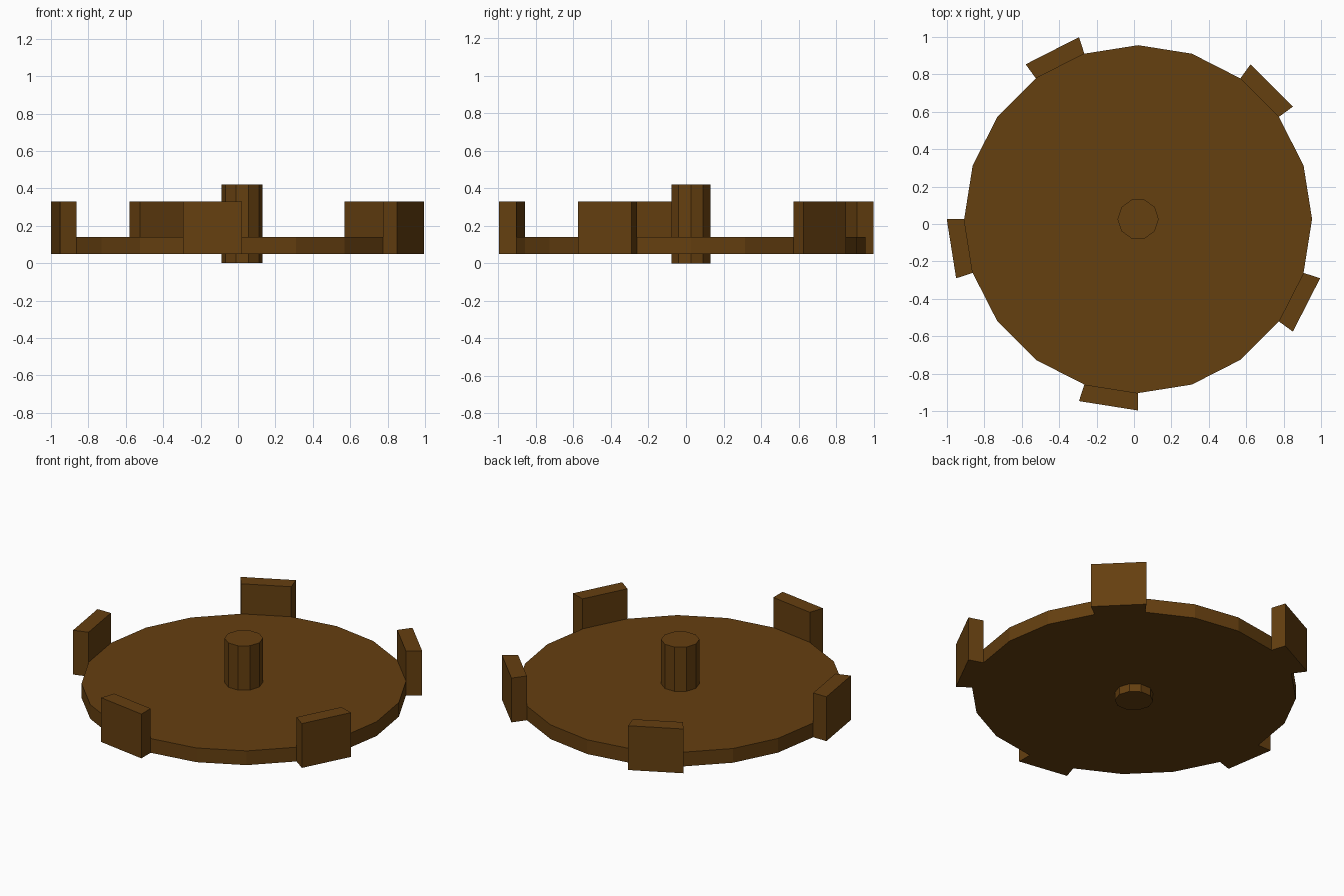
import bpy, bmesh
from math import cos, sin, radians

if "Cube" in bpy.data.objects:
    bpy.data.objects.remove(bpy.data.objects["Cube"])

CX, CY = 0.022, 0.026   # wheel axis
R_DISC, R_OUT = 0.93, 1.023

wood = bpy.data.materials.new("brown")
wood.diffuse_color = (0.13, 0.05, 0.005, 1)
wood.use_nodes = True
wood.node_tree.nodes["Principled BSDF"].inputs["Base Color"].default_value = wood.diffuse_color


def prism(name, points, z0, z1):
    """Extrude a counter-clockwise outline from z0 to z1."""
    bm = bmesh.new()
    low = [bm.verts.new((x, y, z0)) for x, y in points]
    high = [bm.verts.new((x, y, z1)) for x, y in points]
    bm.faces.new(low[::-1])
    bm.faces.new(high)
    n = len(points)
    for i in range(n):
        j = (i + 1) % n
        bm.faces.new((low[i], low[j], high[j], high[i]))
    mesh = bpy.data.meshes.new(name)
    bm.to_mesh(mesh)
    bm.free()
    mesh.materials.append(wood)
    obj = bpy.data.objects.new(name, mesh)
    bpy.context.collection.objects.link(obj)
    return obj


def polar(r, deg):
    return CX + r * cos(radians(deg)), CY + r * sin(radians(deg))


# 20-sided disc
prism("disc", [polar(R_DISC, 18 * i) for i in range(20)], 0.05, 0.14)

# 10-sided axle through the disc
prism("axle", [polar(0.11, 36 * i) for i in range(10)], 0.0, 0.42)

# Five upright teeth, each on one rim facet
for i in range(5):
    a = 36 + 72 * i
    b = a + 18
    prism(f"tooth_{i + 1}",
          [polar(R_DISC, a), polar(R_OUT, a), polar(R_OUT, b), polar(R_DISC, b)],
          0.05, 0.33)
